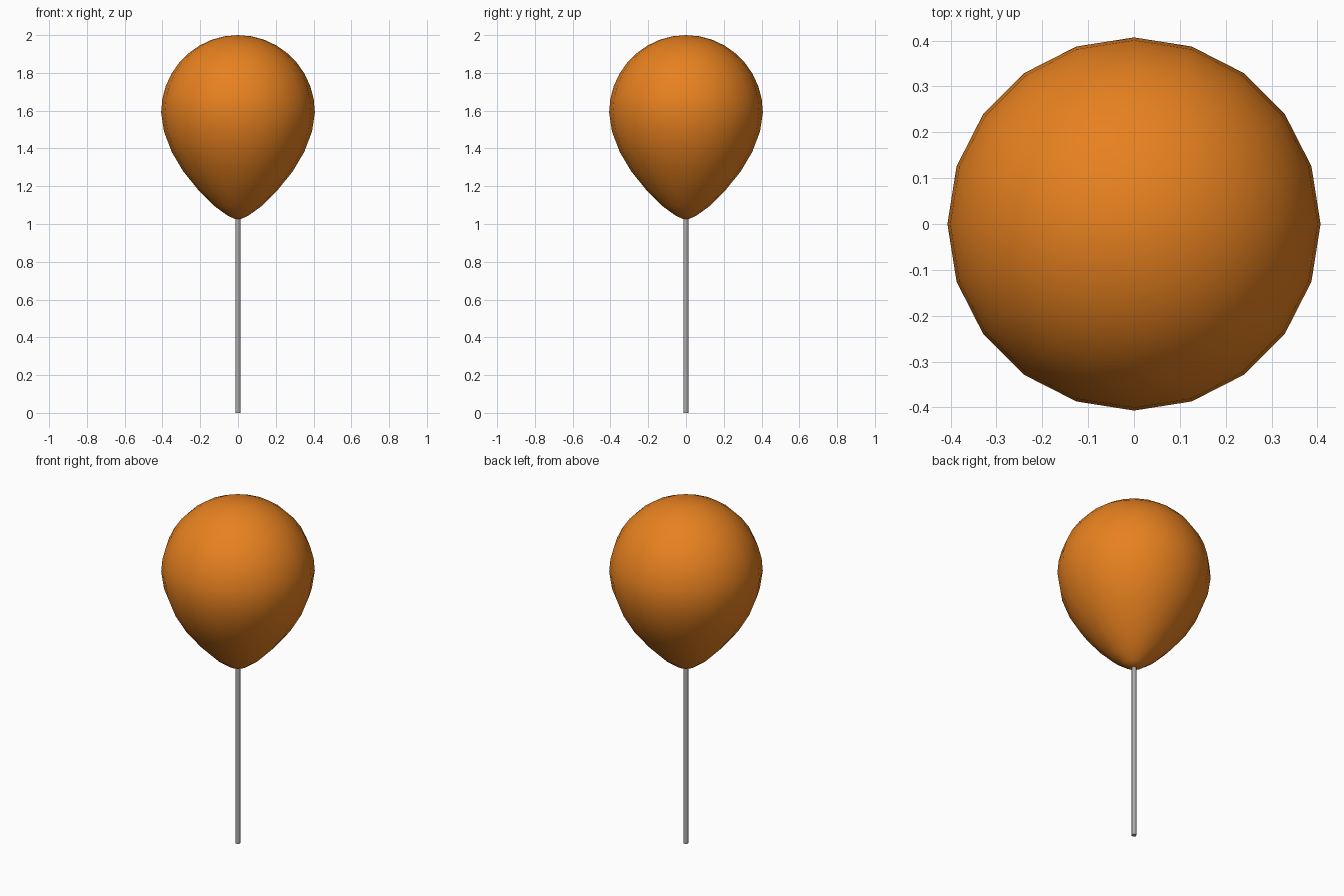
import bpy, bmesh, math

if "Cube" in bpy.data.objects:
    bpy.data.objects.remove(bpy.data.objects["Cube"])


def material(name, rgb):
    m = bpy.data.materials.new(name)
    m.diffuse_color = (*rgb, 1.0)
    m.use_nodes = True
    m.node_tree.nodes["Principled BSDF"].inputs["Base Color"].default_value = m.diffuse_color
    return m


def lathe(name, profile, sides, mat, angle):
    """Spin (radius, height) points around z; zero radius makes a pole."""
    bm = bmesh.new()
    rings = []
    for r, z in profile:
        n = 1 if r == 0 else sides
        rings.append([bm.verts.new((r * math.cos(math.tau * i / sides),
                                    r * math.sin(math.tau * i / sides), z)) for i in range(n)])
    for a, b in zip(rings, rings[1:]):
        for i in range(sides):
            j = (i + 1) % sides
            if len(a) == 1:
                bm.faces.new((a[0], b[j], b[i]))
            elif len(b) == 1:
                bm.faces.new((a[i], a[j], b[0]))
            else:
                bm.faces.new((a[i], a[j], b[j], b[i]))
    bmesh.ops.recalc_face_normals(bm, faces=bm.faces)
    me = bpy.data.meshes.new(name)
    bm.to_mesh(me)
    bm.free()
    me.materials.append(mat)
    ob = bpy.data.objects.new(name, me)
    bpy.context.collection.objects.link(ob)
    bpy.ops.object.select_all(action='DESELECT')
    ob.select_set(True)
    bpy.context.view_layer.objects.active = ob
    bpy.ops.object.shade_smooth_by_angle(angle=math.radians(angle))
    return ob


orange = material("balloon_orange", (0.80, 0.22, 0.014))
grey = material("stick_grey", (0.42, 0.42, 0.42))

# Balloon: tapered lower half, then a rounded dome
taper = [(0, 1.02), (0.055, 1.044), (0.125, 1.095), (0.21, 1.18), (0.29, 1.279),
         (0.35, 1.38), (0.392, 1.49)]
dome = [(0.407 * math.cos(math.radians(a)), 1.59 + 0.41 * math.sin(math.radians(a)))
        for a in range(0, 90, 10)]
lathe("balloon", taper + dome + [(0, 2.0)], 20, orange, 60)

# Stick: thin six-sided rod reaching into the balloon's tip
lathe("stick", [(0, 0), (0.014, 0), (0.014, 1.03), (0, 1.03)], 6, grey, 60.5)
